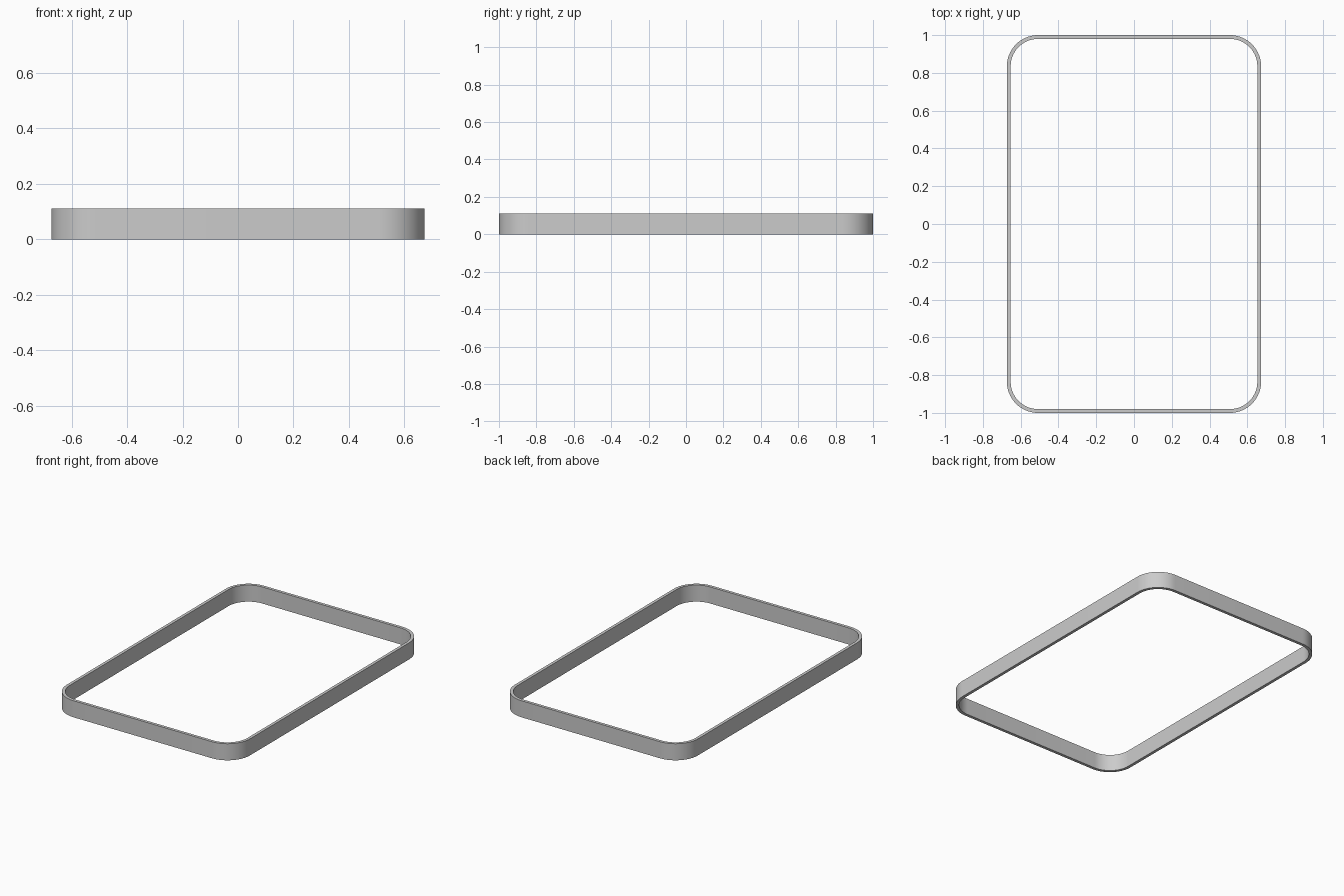
import bpy, bmesh, math

if "Cube" in bpy.data.objects:
    bpy.data.objects.remove(bpy.data.objects["Cube"])

HALF_X, HALF_Y, HEIGHT = 0.673, 1.0, 0.11
RADIUS, WALL, STEPS = 0.165, 0.02, 16


def rounded_rectangle(inset):
    """Outline points, counter-clockwise, moved inwards by inset."""
    r = RADIUS - inset
    cx, cy = HALF_X - RADIUS, HALF_Y - RADIUS
    points = []
    for i, (sx, sy) in enumerate([(1, 1), (-1, 1), (-1, -1), (1, -1)]):
        for k in range(STEPS + 1):
            a = math.pi / 2 * (i + k / STEPS)
            points.append((sx * cx + r * math.cos(a), sy * cy + r * math.sin(a)))
    return points


# Rectangular wall section swept round the outline
bm = bmesh.new()
section = [(0, 0), (0, HEIGHT), (WALL, HEIGHT), (WALL, 0)]
loops = [[bm.verts.new((x, y, z)) for x, y in rounded_rectangle(inset)]
         for inset, z in section]
for a, b in zip(loops, loops[1:] + loops[:1]):
    for i in range(len(a)):
        j = (i + 1) % len(a)
        bm.faces.new((a[i], a[j], b[j], b[i]))
bmesh.ops.recalc_face_normals(bm, faces=bm.faces)

mesh = bpy.data.meshes.new("rounded_frame")
bm.to_mesh(mesh)
bm.free()
frame = bpy.data.objects.new("rounded_frame", mesh)
bpy.context.collection.objects.link(frame)

# Smooth corners with crisp rims
bpy.context.view_layer.objects.active = frame
frame.select_set(True)
bpy.ops.object.shade_smooth_by_angle(angle=math.radians(30))
